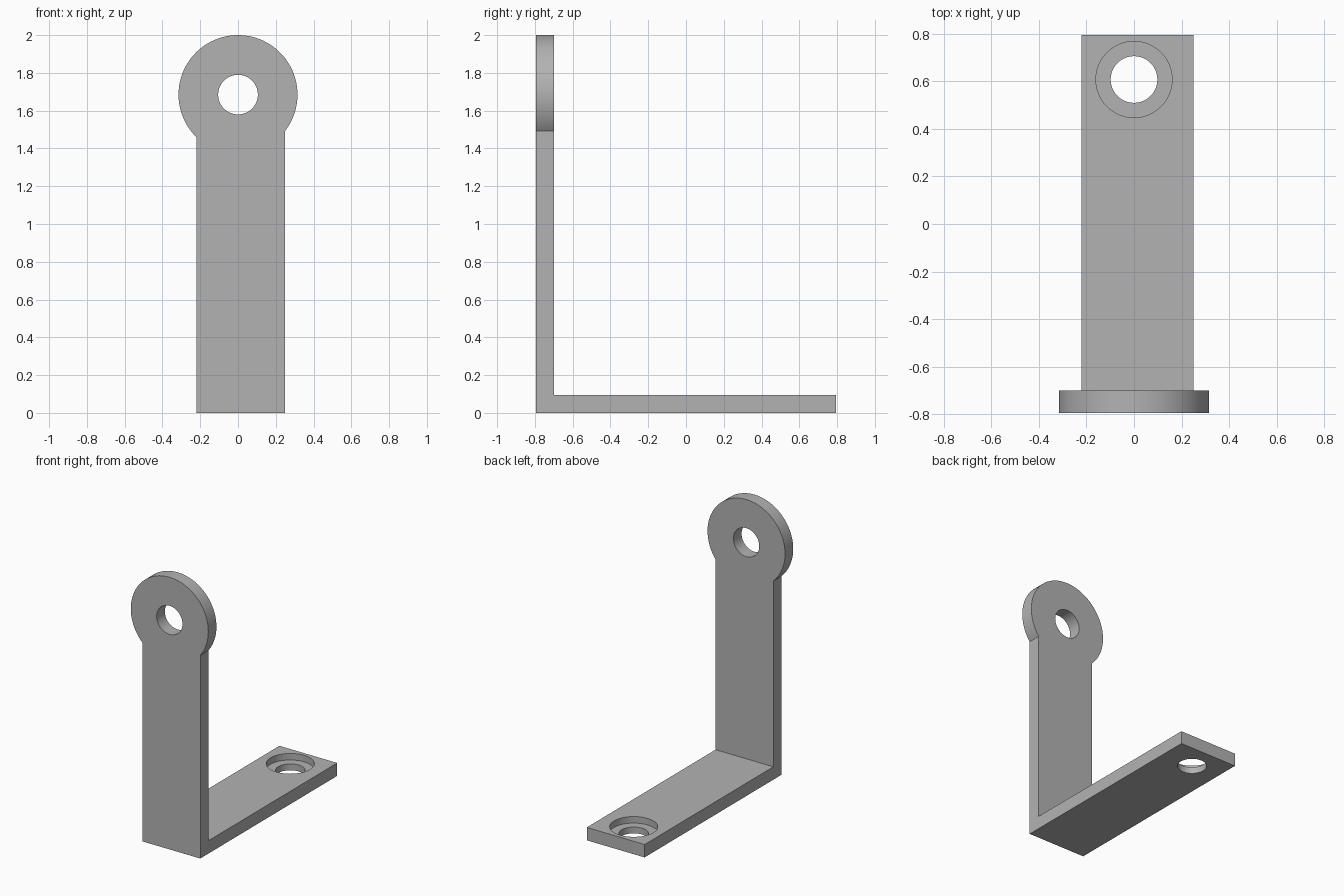
import bpy, bmesh
from math import radians, asin, acos, pi, sin, cos
from mathutils import Matrix

cube = bpy.data.objects.get("Cube")
if cube:
    bpy.data.objects.remove(cube, do_unlink=True)

LEFT, RIGHT = -0.22, 0.25          # strap edges
FRONT, BACK = -0.795, 0.795
THICK = 0.095
EYE_Z, EYE_R, EYE_HOLE = 1.685, 0.315, 0.105
FOOT_HOLE_Y, FOOT_HOLE, SINK_R, SINK_Z = 0.607, 0.098, 0.16, 0.047

grey = bpy.data.materials.new("plain_grey")
grey.use_nodes = True
colour = (0.45, 0.45, 0.45, 1)
grey.diffuse_color = colour
grey.node_tree.nodes["Principled BSDF"].inputs["Base Color"].default_value = colour


def make_object(name, bm):
    bmesh.ops.recalc_face_normals(bm, faces=bm.faces)
    mesh = bpy.data.meshes.new(name)
    bm.to_mesh(mesh)
    bm.free()
    mesh.materials.append(grey)
    obj = bpy.data.objects.new(name, mesh)
    bpy.context.collection.objects.link(obj)
    return obj


def cylinder(name, radius, depth, centre, turn=0):
    bm = bmesh.new()
    matrix = Matrix.Translation(centre) @ Matrix.Rotation(turn, 4, 'X')
    bmesh.ops.create_cone(bm, cap_ends=True, segments=64, radius1=radius,
                          radius2=radius, depth=depth, matrix=matrix)
    return make_object(name, bm)


# Upright outline: straight strap running into a round eye
start = -acos(RIGHT / EYE_R)
end = pi + asin((EYE_R ** 2 - LEFT ** 2) ** 0.5 / EYE_R)
steps = 72
outline = [(LEFT, 0), (RIGHT, 0)]
for i in range(steps + 1):
    a = start + (end - start) * i / steps
    outline.append((EYE_R * cos(a), EYE_Z + EYE_R * sin(a)))

bm = bmesh.new()
face = bm.faces.new([bm.verts.new((x, FRONT, z)) for x, z in outline])
new = bmesh.ops.extrude_face_region(bm, geom=[face], use_keep_orig=True)["geom"]
bmesh.ops.translate(bm, vec=(0, THICK, 0),
                    verts=[v for v in new if isinstance(v, bmesh.types.BMVert)])
bmesh.ops.recalc_face_normals(bm, faces=bm.faces)

# Foot: pulled out of the lower back of the upright
bmesh.ops.bisect_plane(bm, geom=bm.verts[:] + bm.edges[:] + bm.faces[:],
                       plane_co=(0, 0, THICK), plane_no=(0, 0, 1))
low = [f for f in bm.faces if f.normal.y > 0.9 and f.calc_center_median().z < THICK]
new = bmesh.ops.extrude_face_region(bm, geom=low)["geom"]
bmesh.ops.translate(bm, vec=(0, BACK - FRONT - THICK, 0),
                    verts=[v for v in new if isinstance(v, bmesh.types.BMVert)])
bmesh.ops.dissolve_limit(bm, angle_limit=radians(0.5), verts=bm.verts, edges=bm.edges)
bracket = make_object("bracket", bm)

# Eye hole, foot hole and its counterbore
cutters = [
    cylinder("eye_hole", EYE_HOLE, 0.4, (0, FRONT + THICK / 2, EYE_Z), pi / 2),
    cylinder("foot_hole", FOOT_HOLE, 0.4, (0, FOOT_HOLE_Y, 0)),
    cylinder("counterbore", SINK_R, 0.2, (0, FOOT_HOLE_Y, SINK_Z + 0.1)),
]
bpy.ops.object.select_all(action='DESELECT')
bpy.context.view_layer.objects.active = bracket
bracket.select_set(True)
for cutter in cutters:
    cutter.hide_render = True
    mod = bracket.modifiers.new(cutter.name, 'BOOLEAN')
    mod.operation = 'DIFFERENCE'
    mod.solver = 'EXACT'
    mod.object = cutter
    bpy.ops.object.modifier_apply(modifier=mod.name)
    bpy.data.objects.remove(cutter, do_unlink=True)

bpy.ops.object.shade_smooth_by_angle(angle=radians(30))
